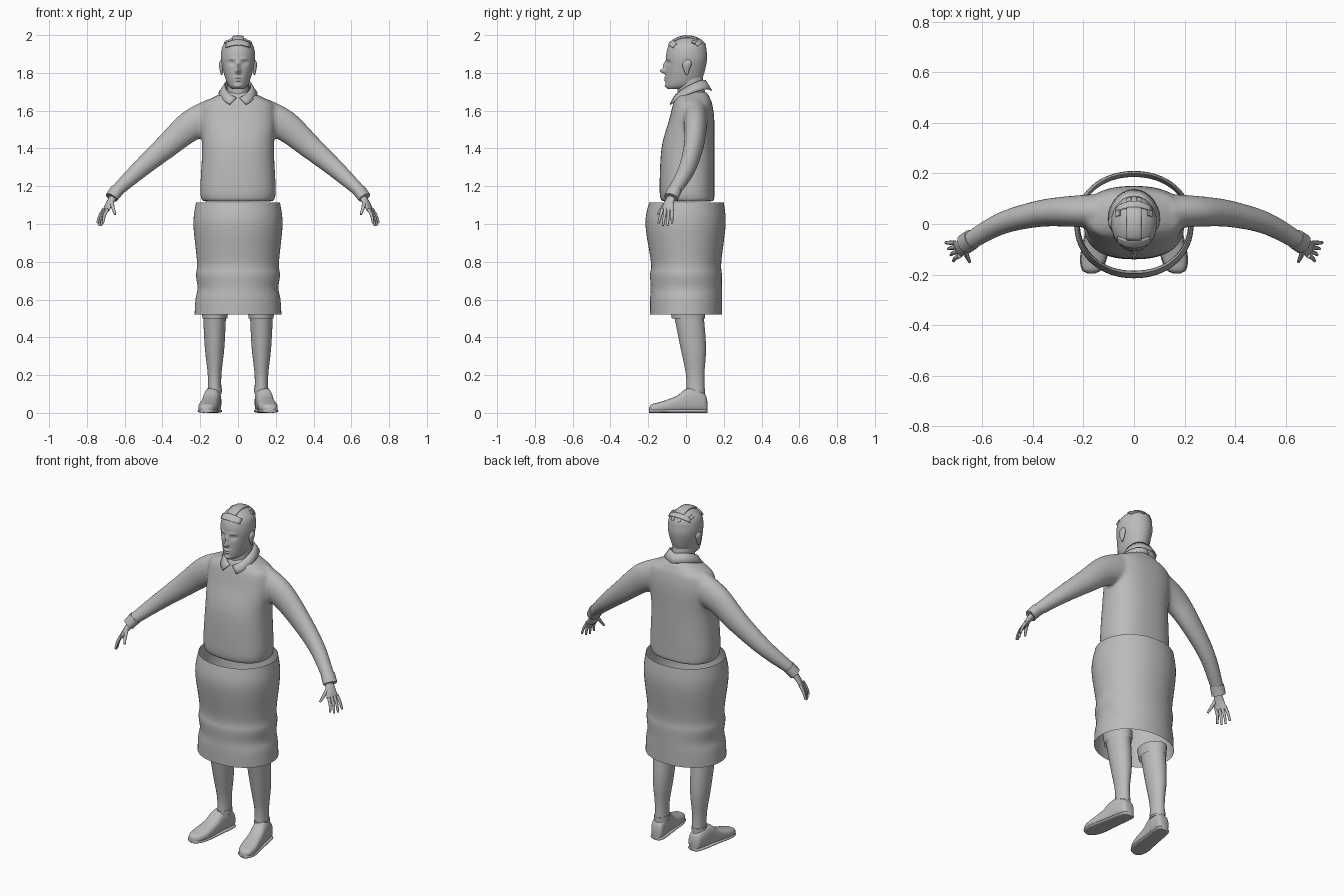
import bpy, bmesh
from math import sin, cos, pi, exp, radians, copysign
from mathutils import Vector

cube = bpy.data.objects.get("Cube")
if cube:
    bpy.data.objects.remove(cube)

grey = (0.5, 0.5, 0.5, 1)
material = bpy.data.materials.new("plain grey")
material.use_nodes = True
material.diffuse_color = grey
material.node_tree.nodes["Principled BSDF"].inputs["Base Color"].default_value = grey


def mix(a, b, t):
    return a + (b - a) * t


def section(centre, u, v, sides, power):
    """Superellipse outline spanned by the half-axes u and v."""
    outline = []
    for i in range(sides):
        angle = 2 * pi * i / sides
        across, along = (copysign(abs(k) ** (2 / power), k) for k in (cos(angle), sin(angle)))
        outline.append(Vector(centre) + Vector(u) * across + Vector(v) * along)
    return outline


def stack(rows, x=0, sides=32, power=2):
    """Level sections, each given as height, half width, front y and back y."""
    return [section((x, (front + back) / 2, z), (width, 0, 0),
                    (0, (back - front) / 2, 0), sides, power)
            for z, width, front, back in rows]


def tube(points, widths, depths, sides=16):
    """Sections across a path, tapering evenly from its start to its end."""
    points = [Vector(p) for p in points]
    last = len(points) - 1
    sections = []
    for i, point in enumerate(points):
        direction = (points[min(i + 1, last)] - points[max(i - 1, 0)]).normalized()
        side = direction.cross(Vector((0, 0, 1))).normalized()
        sections.append(section(point, side * mix(*widths, i / last),
                                direction.cross(side) * mix(*depths, i / last), sides, 2))
    return sections


def flip(sections):
    return [[Vector((-p.x, p.y, p.z)) for p in outline] for outline in sections]


def refine(sections, steps):
    """Smooth in-between sections along a Catmull-Rom curve."""
    result, last = [], len(sections) - 1
    for i in range(last):
        before, start, end, after = (sections[max(0, min(last, i + k))] for k in (-1, 0, 1, 2))
        for step in range(steps):
            t = step / steps
            result.append([
                (2 * q + (r - p) * t + (2 * p - 5 * q + 4 * r - s) * t ** 2
                 + (3 * q - p - 3 * r + s) * t ** 3) / 2
                for p, q, r, s in zip(before, start, end, after)])
    return result + [sections[-1]]


def build(name, lofts, steps=5, caps=True, closed=True, mirror=False, thickness=0, shape=None):
    bm = bmesh.new()
    for sections in lofts:
        rows = [[bm.verts.new(p) for p in outline] for outline in refine(sections, steps)]
        count = len(rows[0])
        for low, high in zip(rows, rows[1:]):
            for i in range(count if closed else count - 1):
                j = (i + 1) % count
                bm.faces.new((low[i], low[j], high[j], high[i]))
        if caps and closed:
            bm.faces.new(rows[0])
            bm.faces.new(rows[-1])
    if shape:
        for vertex in bm.verts:
            shape(vertex.co)
    bmesh.ops.recalc_face_normals(bm, faces=bm.faces)
    mesh = bpy.data.meshes.new(name)
    bm.to_mesh(mesh)
    bm.free()
    mesh.materials.append(material)
    mesh.polygons.foreach_set("use_smooth", [True] * len(mesh.polygons))
    mesh.set_sharp_from_angle(angle=radians(50))
    part = bpy.data.objects.new(name, mesh)
    bpy.context.collection.objects.link(part)
    if mirror:
        part.modifiers.new("Mirror", "MIRROR")
    if thickness:
        solidify = part.modifiers.new("Thickness", "SOLIDIFY")
        solidify.thickness, solidify.offset = thickness, 0
    return part


# Sweater: trunk and both sleeves fused into one surface
trunk = stack([(1.12, .19, -.13, .15), (1.18, .2, -.14, .15), (1.4, .19, -.13, .15),
               (1.55, .2, -.09, .15), (1.63, .19, -.07, .14), (1.66, .15, -.06, .13),
               (1.7, .07, -.04, .11)], sides=48, power=2.4)
sleeve = tube([(.12, .05, 1.57), (.25, .05, 1.52), (.38, .04, 1.41), (.53, 0, 1.28),
               (.67, -.08, 1.15)], (.07, .035), (.1, .03), 24)
sweater = build("sweater", [trunk, sleeve, flip(sleeve)])
fuse = sweater.modifiers.new("Fuse", "REMESH")
fuse.mode, fuse.voxel_size, fuse.use_smooth_shade = "VOXEL", .009, True
soften = sweater.modifiers.new("Soften", "SMOOTH")
soften.factor, soften.iterations = .5, 8
build("cuffs", [tube([(.64, -.06, 1.18), (.67, -.08, 1.14)], (.04, .04), (.035, .033))],
      mirror=True)

# Hands: palm, four fingers and thumb
palm = tube([(.65, -.07, 1.16), (.68, -.09, 1.11), (.7, -.1, 1.07)], (.02, .037), (.02, .01))
thumb = tube([(.67, -.1, 1.12), (.66, -.13, 1.08), (.65, -.15, 1.05)], (.012, .006), (.012, .006), 8)
fingers = []
for k in (-1.5, -.5, .5, 1.5):
    knuckle = Vector((.7 - .006 * k, -.1 - .017 * k, 1.08))
    tip = Vector((.73 - .01 * k, -.11 - .024 * k, .99 + .006 * k * k))
    bend = (knuckle + tip) / 2 + Vector((.005, 0, 0))
    fingers.append(tube([knuckle, bend, tip], (.01, .006), (.01, .006), 8))
build("hands", [palm, thumb] + fingers, mirror=True)

# Head, with features pushed out of or into the face: x, z, spreads, push
features = [
    (0, 1.81, .012, .012, .034),  # nose tip
    (0, 1.84, .01, .02, .016),  # nose bridge
    (.035, 1.853, .015, .01, -.013),  # eye socket
    (.035, 1.852, .009, .005, .006),  # eye
    (.03, 1.875, .02, .007, .005),  # brow
    (0, 1.773, .02, .005, .01),  # upper lip
    (0, 1.76, .017, .005, .009),  # lower lip
    (0, 1.73, .02, .01, .008),  # chin
]


def sculpt_face(co):
    if co.y < 0:
        for x, z, wide, tall, push in features:
            co.y -= push * exp(-((abs(co.x) - x) / wide) ** 2 - ((co.z - z) / tall) ** 2)


skull = stack([(1.715, .03, -.095, 0), (1.735, .052, -.106, .06), (1.78, .07, -.107, .09),
               (1.86, .089, -.105, .11), (1.91, .089, -.103, .11), (1.95, .077, -.087, .1),
               (1.98, .043, -.043, .06), (1.988, .01, 0, .02)], sides=96)
build("head", [skull], steps=10, shape=sculpt_face)
build("ears", [stack([(1.79, .004, 0, .01), (1.82, .011, -.014, .02), (1.85, .014, -.018, .03),
                      (1.87, .004, 0, .02)], x=.087, sides=16)], mirror=True)
build("neck", [stack([(1.6, .07, -.045, .1), (1.7, .06, -.045, .1), (1.8, .06, -.05, .085)])])


# Hair: raised strips lying over the crown
def hair_strip(middle, half, front, back, count=8):
    rows = []
    for i in range(count + 1):
        pitch = mix(front, back, i / count)
        turns = [middle + half * (2 * j / count - 1) for j in range(count + 1)]
        rows.append([Vector((.098 * sin(a), .005 + .117 * sin(pitch) * cos(a),
                             1.89 + .105 * cos(pitch) * cos(a))) for a in turns])
    return rows


strips = [hair_strip(0, .7, -1, -.65), hair_strip(0, .3, -.65, .55), hair_strip(0, .8, .55, .8)]
for side in (-1, 1):
    strips.append(hair_strip(side * .2, .1, .8, 1))
    strips.append(hair_strip(side * .7, .1, .3, .55))
build("hair", strips, steps=1, closed=False, thickness=.009)


# Shirt collar: a folded band, open in front between two pointed tips
def collar_edge(opening, width, depth, height, slope, rise, count=12):
    edge = []
    for i in range(-count, count + 1):
        turn = pi + i / count * (pi - opening)
        edge.append(Vector((width * sin(turn), .02 - depth * cos(turn),
                            height - slope * cos(turn) + rise * abs(sin(turn)))))
    return edge


build("collar", [[collar_edge(.1, .07, .085, 1.71, .045, .025),
                  collar_edge(.45, .1, .115, 1.66, .045, .03)]],
      steps=2, closed=False, thickness=.007)

# Skirt: open tube with soft folds
build("skirt", [stack([(1.115, .222, -.195, .2), (1, .236, -.215, .21), (.8, .217, -.186, .187),
                       (.73, .222, -.19, .19), (.66, .214, -.187, .19), (.6, .225, -.19, .19),
                       (.52, .23, -.19, .19)], sides=64, power=2.1)], caps=False)

# Legs with short hems at the knee and sock bands at the ankle
build("legs", [stack([(.1, .037, 0, .1), (.2, .036, 0, .097), (.35, .052, -.03, .106),
                      (.55, .062, -.07, .09)], x=.124)], mirror=True)
build("knee_hems", [stack([(.5, .066, -.075, .1), (.56, .072, -.085, .1)], x=.122)],
      caps=False, mirror=True)
build("sock_bands", [stack([(.11, .04, 0, .1), (.13, .039, 0, .1)], x=.125)], mirror=True)

# Shoes on thin soles, toes turned slightly outward
profile = [(.113, .02, .06), (.1, .036, .1), (.05, .043, .13), (0, .044, .127),
           (-.05, .046, .09), (-.13, .05, .06), (-.18, .036, .046), (-.195, .012, .03)]


def shoe_sections(grow, limit):
    sections = []
    for y, width, height in profile:
        half = min(height, limit) / 2
        sections.append(section((.14 - .15 * y, y, half), (width + grow, 0, 0),
                                (0, 0, half), 24, 2.7))
    return sections


build("shoes", [shoe_sections(0, 1)], mirror=True)
build("soles", [shoe_sections(.004, .02)], mirror=True)
